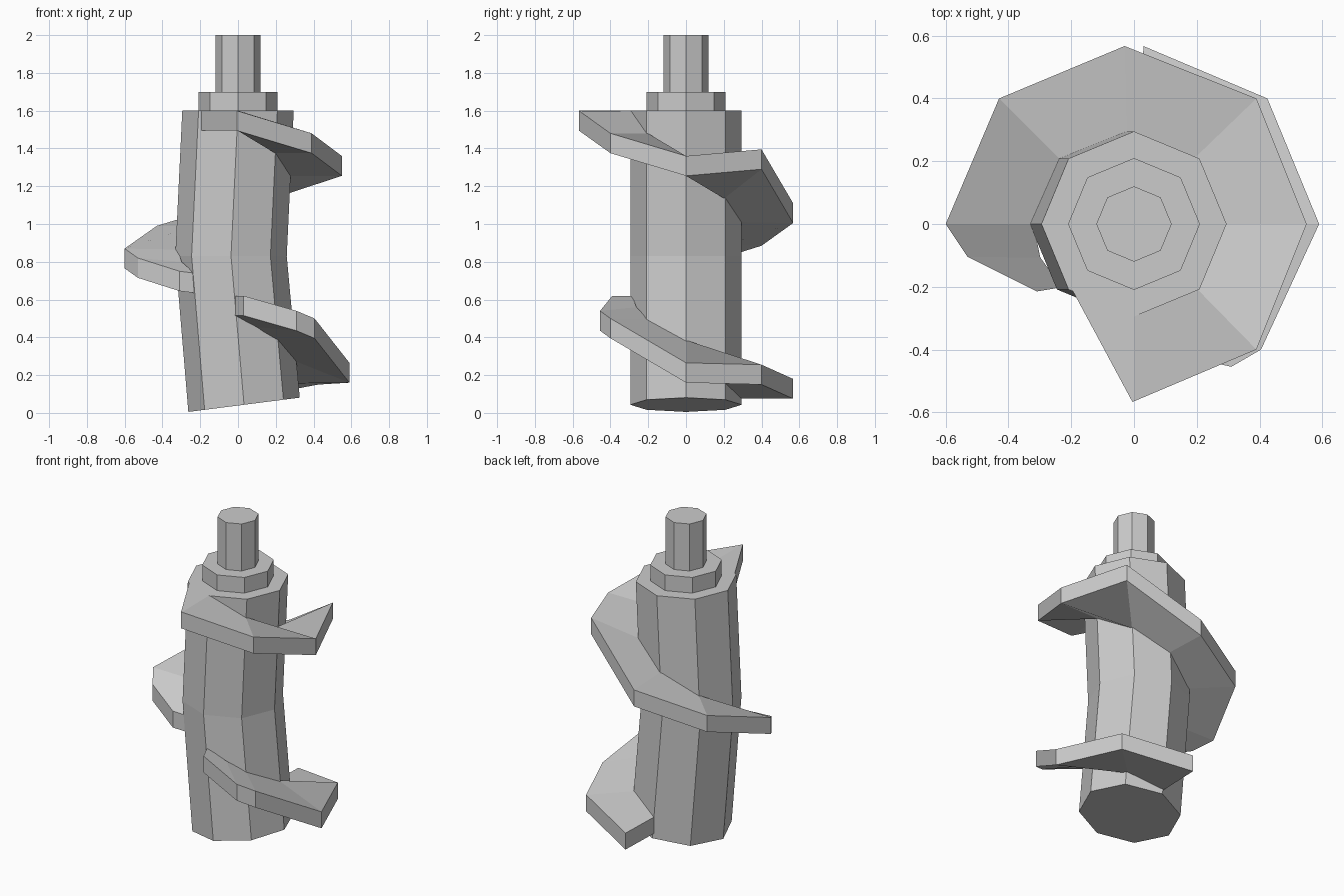
import bpy, bmesh
from math import cos, sin, radians
from mathutils import Vector

if "Cube" in bpy.data.objects:
    bpy.data.objects.remove(bpy.data.objects["Cube"])


def make_object(name, bm):
    bmesh.ops.recalc_face_normals(bm, faces=bm.faces)
    mesh = bpy.data.meshes.new(name)
    bm.to_mesh(mesh)
    bm.free()
    obj = bpy.data.objects.new(name, mesh)
    bpy.context.collection.objects.link(obj)
    return obj


def loft(name, rings):
    """Skin closed rings of points together and cap both ends."""
    bm = bmesh.new()
    loops = [[bm.verts.new(p) for p in ring] for ring in rings]
    n = len(loops[0])
    for a, b in zip(loops, loops[1:]):
        for i in range(n):
            j = (i + 1) % n
            bm.faces.new((a[i], a[j], b[j], b[i]))
    bm.faces.new(loops[0])
    bm.faces.new(loops[-1])
    return make_object(name, bm)


def octagon(r, z, x=0.0, tilt=0.0):
    angles = [radians(45 * i) for i in range(8)]
    return [Vector((x + r * cos(a), r * sin(a), z + tilt * r * cos(a)))
            for a in angles]


def core_x(z):
    """Sideways offset of the bent core at height z."""
    if z > 0.83:
        return -0.037 * (1.6 - z) / 0.77
    return -0.037 + 0.07 * (0.83 - z) / 0.785


THICK = 0.105


def flight(name, stations):
    """Screw blade: each station is inner angle, inner z, outer x, y, z."""
    rings = []
    for ang, zi, x, y, zo in stations:
        a = radians(ang)
        inner = Vector((core_x(zi) + 0.285 * cos(a), 0.285 * sin(a), zi))
        outer = Vector((x, y, zo))
        drop = Vector((0, 0, THICK))
        rings.append([inner, outer, outer - drop, inner - drop])
    return loft(name, rings)


# Bent core with a tilted foot, then collar and drive shaft
loft("core", [octagon(0.295, 0.043, 0.032, 0.128),
              octagon(0.295, 0.83, -0.037),
              octagon(0.295, 1.6)])
loft("collar", [octagon(0.21, 1.6), octagon(0.21, 1.7)])
loft("drive_shaft", [octagon(0.12, 1.7), octagon(0.12, 2.0)])

# Upper blade: slanted start, one raised corner, broken lower end
flight("upper_blade", [
    (225, 1.60, -0.005, -0.567, 1.60),
    (270, 1.60, 0.0, -0.565, 1.598),
    (315, 1.48, 0.39, -0.40, 1.48),
    (360, 1.36, 0.55, 0.0, 1.36),
    (405, 1.24, 0.39, 0.40, 1.395),
    (450, 1.115, -0.03, 0.567, 1.11),
    (495, 0.99, -0.43, 0.40, 0.99),
    (540, 0.865, -0.60, 0.0, 0.87),
    (562, 0.80, -0.53, -0.105, 0.82),
    (585, 0.74, -0.31, -0.215, 0.75),
])

# Lower blade: broken start, sagging corner, square end
flight("lower_blade", [
    (270, 0.62, 0.03, -0.39, 0.62),
    (293, 0.56, 0.31, -0.455, 0.54),
    (315, 0.495, 0.405, -0.40, 0.50),
    (360, 0.385, 0.59, 0.0, 0.265),
    (405, 0.26, 0.425, 0.40, 0.255),
    (450, 0.18, 0.03, 0.567, 0.18),
])
